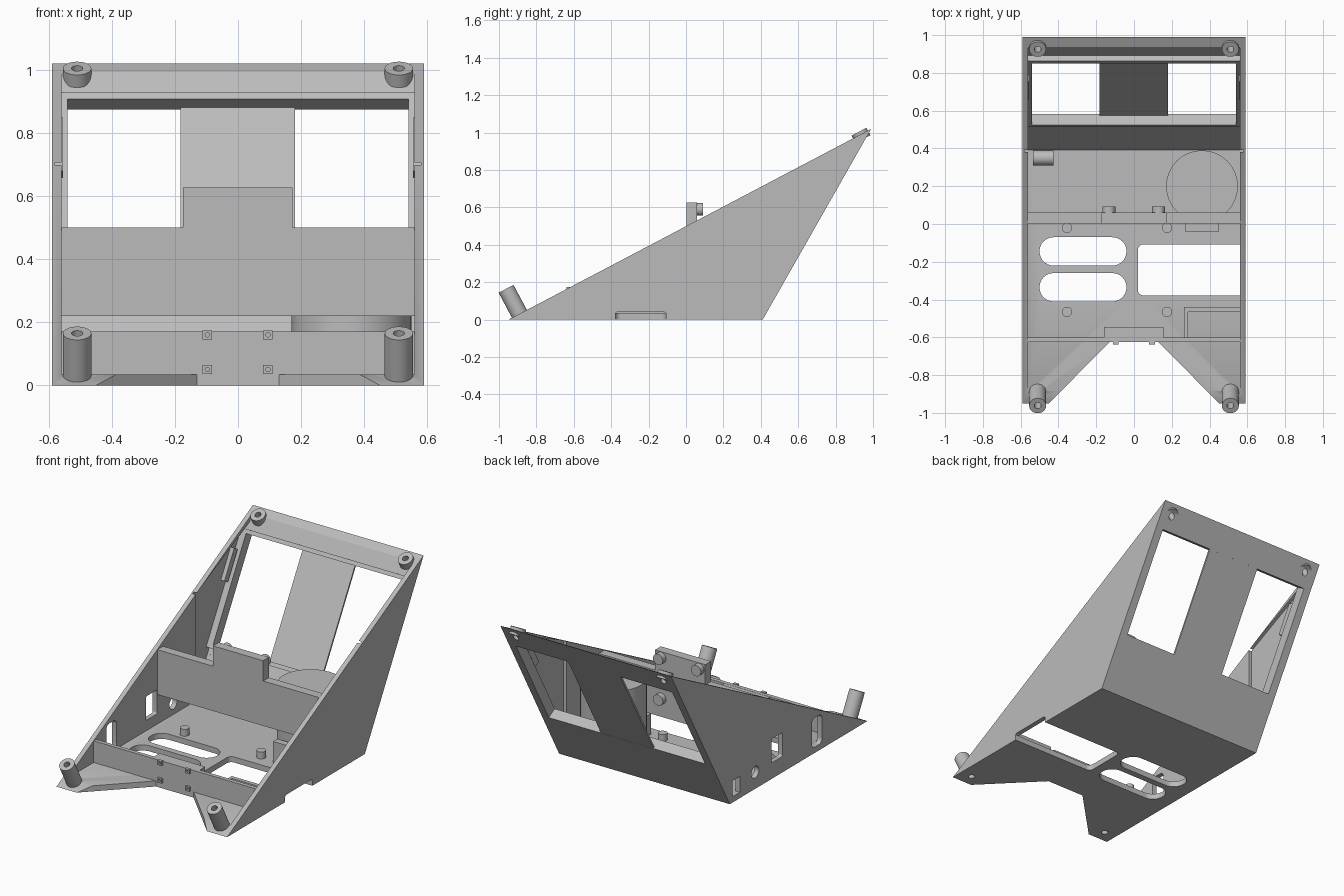
import bpy, bmesh, math
from mathutils import Vector

if "Cube" in bpy.data.objects:
    bpy.data.objects.remove(bpy.data.objects["Cube"], do_unlink=True)

GREY = (0.5, 0.5, 0.5, 1)
mat = bpy.data.materials.new("plain_grey")
mat.use_nodes = True
mat.diffuse_color = GREY
mat.node_tree.nodes["Principled BSDF"].inputs["Base Color"].default_value = GREY

SLOPE = 0.569                       # back panel lean, y per z
TILT = Vector((0, -0.47, 0.883))    # direction square to the sloping top


def make(name, bm):
    bmesh.ops.recalc_face_normals(bm, faces=bm.faces)
    me = bpy.data.meshes.new(name)
    bm.to_mesh(me)
    bm.free()
    me.materials.append(mat)
    ob = bpy.data.objects.new(name, me)
    bpy.context.collection.objects.link(ob)
    return ob


def prism(name, axis, pts, a, b):
    """Extrude a flat outline along an axis from a to b."""
    place = {"x": lambda p, t: (t, p[0], p[1]),
             "y": lambda p, t: (p[0], t, p[1]),
             "z": lambda p, t: (p[0], p[1], t)}[axis]
    bm = bmesh.new()
    face = bm.faces.new([bm.verts.new(place(p, a)) for p in pts])
    ext = bmesh.ops.extrude_face_region(bm, geom=[face])
    shift = Vector(place((0, 0), b - a))
    moved = [v for v in ext["geom"] if isinstance(v, bmesh.types.BMVert)]
    bmesh.ops.translate(bm, vec=shift, verts=moved)
    return make(name, bm)


def rect(x0, x1, y0, y1, r=0.0):
    if r == 0:
        return [(x0, y0), (x1, y0), (x1, y1), (x0, y1)]
    pts = []
    corners = [(x1 - r, y1 - r), (x0 + r, y1 - r), (x0 + r, y0 + r), (x1 - r, y0 + r)]
    for i, (cx, cy) in enumerate(corners):
        for k in range(9):
            ang = math.radians(90 * i + k * 11.25)
            pts.append((cx + r * math.cos(ang), cy + r * math.sin(ang)))
    return pts


def rod(name, start, end, radius, sides=32):
    start, end = Vector(start), Vector(end)
    d = end - start
    bm = bmesh.new()
    bmesh.ops.create_cone(bm, cap_ends=True, segments=sides, radius1=radius,
                          radius2=radius, depth=d.length)
    m = d.to_track_quat("Z", "Y").to_matrix().to_4x4()
    m.translation = (start + end) / 2
    bm.transform(m)
    return make(name, bm)


def cut(ob, tool, keep=False):
    tool.hide_render = True
    mod = ob.modifiers.new("cut", "BOOLEAN")
    mod.operation, mod.solver, mod.object = "DIFFERENCE", "EXACT", tool
    bpy.context.view_layer.objects.active = ob
    bpy.ops.object.modifier_apply(modifier=mod.name)
    if not keep:
        bpy.data.objects.remove(tool, do_unlink=True)


def tube(name, start, end, radius, bore):
    ob = rod(name, start, end, radius)
    d = (Vector(end) - Vector(start)) * 0.2
    cut(ob, rod("bore", Vector(start) - d, Vector(end) + d, bore))
    return ob


def on_panel(z, depth):
    """Point at a height on the back panel, moved inward by depth."""
    return (0.41 + SLOPE * z - 0.869 * depth, z + 0.494 * depth)


def panel_strip(z0, z1, d0, d1):
    return [on_panel(z0, d0), on_panel(z1, d0), on_panel(z1, d1), on_panel(z0, d1)]


# Wedge shell: side walls, floor and leaning back panel in one piece
body = prism("wedge_shell", "x", [(-0.95, 0), (0.41, 0), (0.99, 1.02)], -0.59, 0.59)
inside = [(-1.2, 0.035), (0.393, 0.035), on_panel(1.3, 0.032), (-1.2, 1.32)]
cut(body, prism("hollow", "x", inside, -0.56, 0.56))
thin = [(0.38, 0.036), (0.393, 0.036), on_panel(0.935, 0.032), (0.38, 0.7)]
cut(body, prism("wall_recess", "x", thin, -0.58, 0.58))

# Back window, screen rim and ribbon strip
cut(body, prism("window", "x", panel_strip(0.305, 0.875, -0.1, 0.2), -0.54, 0.54))
rim = prism("window_rim", "x", panel_strip(0.284, 0.897, 0.03, 0.067), -0.582, 0.582)
cut(rim, prism("window", "x", panel_strip(0.305, 0.875, -0.1, 0.2), -0.54, 0.54))
prism("centre_strip", "x", panel_strip(0.3, 0.88, 0.001, 0.012), -0.183, 0.18)
for side, s in (("left", 1), ("right", -1)):
    prism(side + "_screen_clip", "x", panel_strip(0.62, 0.79, 0.08, 0.12), s * 0.555, s * 0.583)
cut(body, rod("panel_hole", (0.48, 0.4, 0.33), (0.48, 0.7, 0.16), 0.022))

# Floor openings and the front notch
for y in (-0.335, -0.145):
    cut(body, prism("slot", "z", rect(-0.5, -0.04, y - 0.075, y + 0.075, 0.074), -0.1, 0.1))
cut(body, prism("hatch", "z", rect(0.02, 0.8, -0.378, -0.108, 0.03), -0.1, 0.036))
cut(body, prism("hatch_notch", "x", rect(-0.378, -0.108, -0.1, 0.042, 0.015), 0.5, 0.7))
cut(body, prism("front_notch", "z",
                [(-0.48, -0.98), (0.48, -0.98), (0.13, -0.625), (-0.13, -0.625)], -0.1, 0.1))

# Connector openings in the right wall
for y0, y1, z0, z1, r in ((0.31, 0.385, 0.036, 0.135, 0), (-0.11, 0.0, 0.1, 0.25, 0.012),
                          (-0.5, -0.4, 0.036, 0.22, 0.03)):
    cut(body, prism("port", "x", rect(y0, y1, z0, z1, r), -0.7, -0.5))
cut(body, rod("round_port", (-0.7, 0.16, 0.105), (-0.5, 0.16, 0.105), 0.037))

# Corner screw posts, square to the sloping top
for side, s in (("left", 1), ("right", -1)):
    for end, top, length in (("front", (-0.962, 0.165), 0.16), ("back", (0.925, 1.005), 0.045)):
        tip = Vector((s * 0.51, *top))
        post = rod(f"{side}_{end}_post", tip - TILT * length, tip, 0.045)
        bore = rod("bore", tip - TILT * 0.3, tip + TILT * 0.1, 0.018)
        cut(post, bore, keep=True)
        cut(body, bore)

# Front cross wall with thicker middle and small square pegs
prism("front_cross_wall", "y", rect(-0.561, 0.561, 0.03, 0.17), -0.625, -0.6)
prism("cross_wall_block", "y", rect(-0.16, 0.155, 0.03, 0.169), -0.601, -0.545)
for x in (-0.097, 0.095):
    for z in (0.05, 0.16):
        peg = prism("square_peg", "y", rect(x - 0.015, x + 0.015, z - 0.014, z + 0.014), -0.638, -0.62)
        cut(peg, rod("bore", (x, -0.66, z), (x, -0.626, z), 0.007, 16))

# Raised middle wall with mounting tab, holes and rear bosses
tab_wall = prism("middle_wall", "y", [(-0.561, 0.22), (0.561, 0.22), (0.561, 0.5), (0.172, 0.5),
                 (0.172, 0.627), (-0.175, 0.627), (-0.175, 0.5), (-0.561, 0.5)], 0.003, 0.06)
for x in (-0.133, 0.13):
    for z in (0.335, 0.59):
        cut(tab_wall, rod("bore", (x, -0.1, z), (x, 0.2, z), 0.014))
        tube("wall_boss", (x, 0.058, z), (x, 0.092, z), 0.034, 0.014)

# Speaker tube, catch block, corner tray and barrel connector
tube("speaker_tube", (0.36, 0.2, 0.03), (0.36, 0.2, 0.46), 0.19, 0.17)
prism("catch_block", "z", rect(0.27, 0.45, -0.04, 0.003), 0.03, 0.165)
prism("tray_side", "z", rect(0.265, 0.285, -0.601, -0.44), 0.03, 0.1)
prism("tray_back", "z", rect(0.285, 0.561, -0.465, -0.44), 0.03, 0.1)
rod("barrel_connector", (-0.535, 0.35, 0.085), (-0.425, 0.35, 0.085), 0.04)

# Circuit board standoffs
for x in (-0.355, 0.175):
    for y in (-0.02, -0.465):
        tube("board_standoff", (x, y, 0.03), (x, y, 0.078), 0.027, 0.012)

# Smooth the round parts and keep the edges crisp
for ob in bpy.context.collection.objects:
    ob.select_set(ob.type == "MESH")
bpy.context.view_layer.objects.active = body
bpy.ops.object.shade_smooth_by_angle(angle=math.radians(30))
